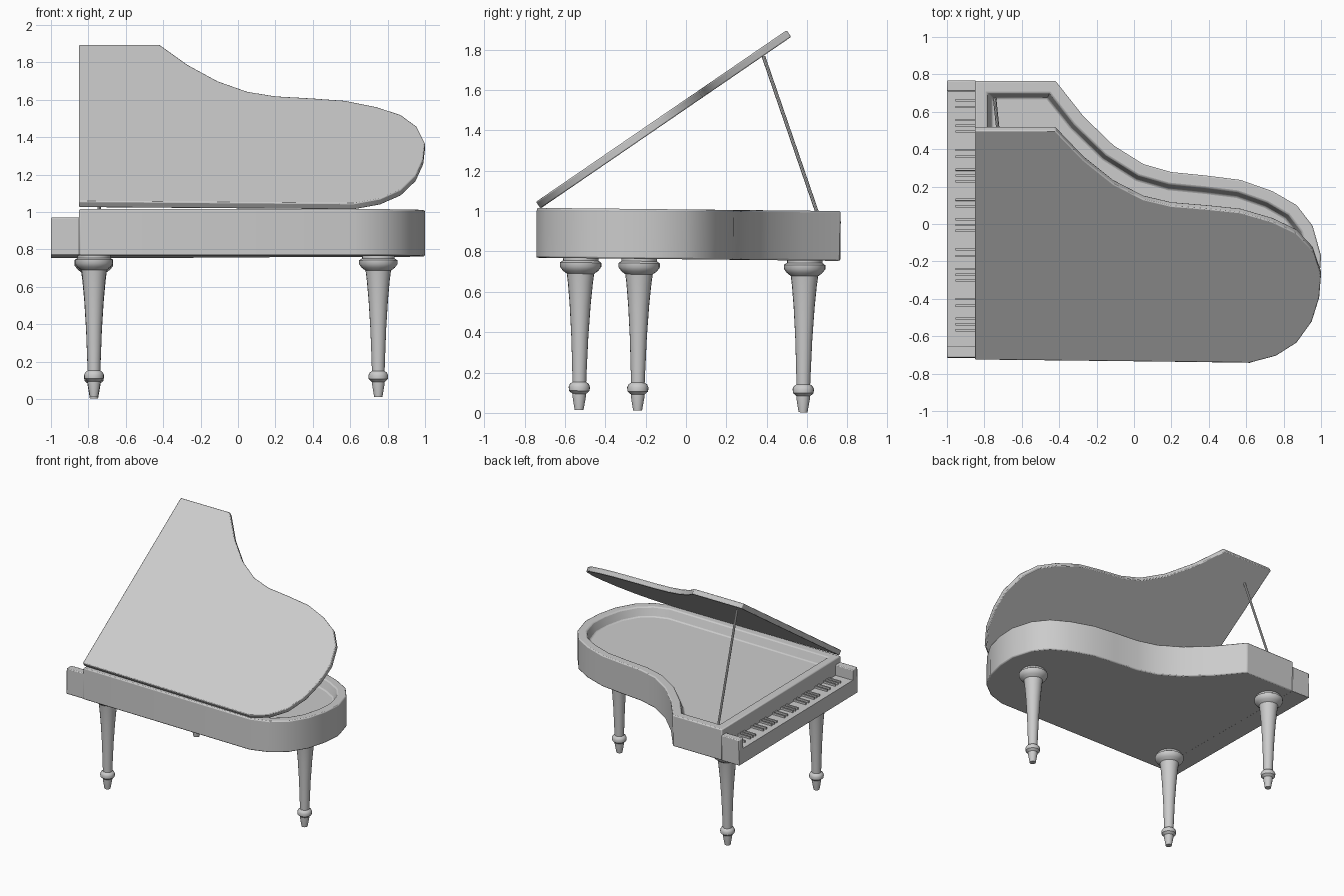
import bpy, bmesh, math
from mathutils import Matrix, Vector

old = bpy.data.objects.get("Cube")
if old:
    bpy.data.objects.remove(old, do_unlink=True)

grey = bpy.data.materials.new("plain grey")
grey.use_nodes = True
GREY = (0.6, 0.6, 0.6, 1)
grey.diffuse_color = GREY
grey.node_tree.nodes["Principled BSDF"].inputs["Base Color"].default_value = GREY

# Whole instrument leans very slightly towards the back
LEAN = (Matrix.Translation((0, 0.58, 0)) @ Matrix.Rotation(math.radians(-0.6), 4, 'X')
        @ Matrix.Translation((0, -0.58, 0)))


def finish(name, bm, matrix=Matrix(), bevel=0, segments=2):
    bmesh.ops.recalc_face_normals(bm, faces=bm.faces)
    mesh = bpy.data.meshes.new(name)
    bm.to_mesh(mesh)
    bm.free()
    mesh.materials.append(grey)
    ob = bpy.data.objects.new(name, mesh)
    bpy.context.collection.objects.link(ob)
    ob.matrix_world = LEAN @ matrix
    if bevel:
        mod = ob.modifiers.new("soft edges", 'BEVEL')
        mod.width, mod.segments = bevel, segments
        mod.limit_method, mod.angle_limit = 'ANGLE', math.radians(50)
    bpy.ops.object.select_all(action='DESELECT')
    ob.select_set(True)
    bpy.context.view_layer.objects.active = ob
    bpy.ops.object.shade_smooth_by_angle(angle=math.radians(40))
    return ob


def add_box(bm, x0, x1, y0, y1, z0, z1):
    size = Matrix.Diagonal((x1 - x0, y1 - y0, z1 - z0, 1))
    mid = Matrix.Translation(((x0 + x1) / 2, (y0 + y1) / 2, (z0 + z1) / 2))
    bmesh.ops.create_cube(bm, size=1, matrix=mid @ size)


def prism(points, z0, z1):
    """Upright prism over an outline; returns the mesh and its top face."""
    bm = bmesh.new()
    face = bm.faces.new([bm.verts.new((x, y, z0)) for x, y in points])
    ext = bmesh.ops.extrude_face_region(bm, geom=[face], use_keep_orig=True)["geom"]
    bmesh.ops.translate(bm, vec=(0, 0, z1 - z0),
                        verts=[g for g in ext if isinstance(g, bmesh.types.BMVert)])
    top = next(g for g in ext if isinstance(g, bmesh.types.BMFace))
    bmesh.ops.recalc_face_normals(bm, faces=bm.faces)
    return bm, top


# Curved outline shared by case and lid, counter-clockwise from front right
OUTLINE = [(-0.85, -0.73), (0.62, -0.75), (0.76, -0.705), (0.87, -0.62), (0.95, -0.485),
           (0.99, -0.33), (1.0, -0.18), (0.955, -0.02), (0.87, 0.09), (0.74, 0.165),
           (0.57, 0.225), (0.39, 0.248), (0.2, 0.267), (0.05, 0.31), (-0.11, 0.41),
           (-0.27, 0.565), (-0.42, 0.755), (-0.85, 0.755)]

# Case with raised rim and recessed soundboard
bm, top = prism(OUTLINE, 0.755, 1.002)
bmesh.ops.inset_region(bm, faces=[top], thickness=0.065, use_even_offset=True)
bmesh.ops.inset_region(bm, faces=[top], thickness=0.025, depth=-0.07, use_even_offset=True)
finish("case", bm, bevel=0.008)

# Lid, hinged open along the straight side
HINGE = Vector((0, -0.723, 1.005))
bm, top = prism([(x, y + 0.74) for x, y in OUTLINE], 0, 0.04)
finish("lid", bm, Matrix.Translation(HINGE) @ Matrix.Rotation(math.radians(35.0), 4, 'X'),
       bevel=0.006)

# Keyboard shelf, end cheeks and fallboard
bm = bmesh.new()
add_box(bm, -1, -0.845, -0.722, 0.755, 0.757, 0.875)
finish("keyboard_shelf", bm)
for name, y0, y1 in (("right_cheek", 0.7, 0.757), ("left_cheek", -0.724, -0.662)):
    bm = bmesh.new()
    add_box(bm, -1, -0.845, y0, y1, 0.757, 0.957)
    finish(name, bm, bevel=0.006)

# Raised keys in alternating groups of two and three
bm = bmesh.new()
for octave in range(5):
    for step in (0, 0.036, 0.105, 0.136, 0.167):
        y = 0.652 - octave * 0.2655 - step
        add_box(bm, -0.955, -0.85, y - 0.006, y + 0.006, 0.87, 0.89)
finish("raised_keys", bm)

# Turned legs: radius and height pairs spun round the vertical axis
PROFILE = [(0, 0), (0.022, 0), (0.034, 0.07), (0.034, 0.08), (0.051, 0.095), (0.053, 0.115),
           (0.046, 0.13), (0.034, 0.138), (0.036, 0.2), (0.042, 0.36), (0.052, 0.52),
           (0.062, 0.63), (0.068, 0.675), (0.088, 0.69), (0.103, 0.71), (0.103, 0.73),
           (0.088, 0.74), (0.088, 0.765), (0, 0.765)]
for name, x, y in (("front_leg", -0.77, -0.53), ("back_leg", -0.77, 0.58),
                   ("tail_leg", 0.75, -0.24)):
    bm = bmesh.new()
    verts = [bm.verts.new((r, 0, z)) for r, z in PROFILE]
    edges = [bm.edges.new(pair) for pair in zip(verts, verts[1:])]
    bmesh.ops.spin(bm, geom=verts + edges, cent=(0, 0, 0), axis=(0, 0, 1),
                   angle=math.tau, steps=20)
    bmesh.ops.remove_doubles(bm, verts=bm.verts, dist=0.0005)
    finish(name, bm, Matrix.Translation((x, y, 0.003)))

# Prop stick holding the lid
foot, head = Vector((-0.745, 0.662, 0.93)), Vector((-0.715, 0.365, 1.765))
bm = bmesh.new()
bmesh.ops.create_cone(bm, cap_ends=True, segments=8, radius1=0.009, radius2=0.009,
                      depth=(head - foot).length)
turn = (head - foot).to_track_quat('Z', 'Y').to_matrix().to_4x4()
finish("prop_stick", bm, Matrix.Translation((foot + head) / 2) @ turn)
